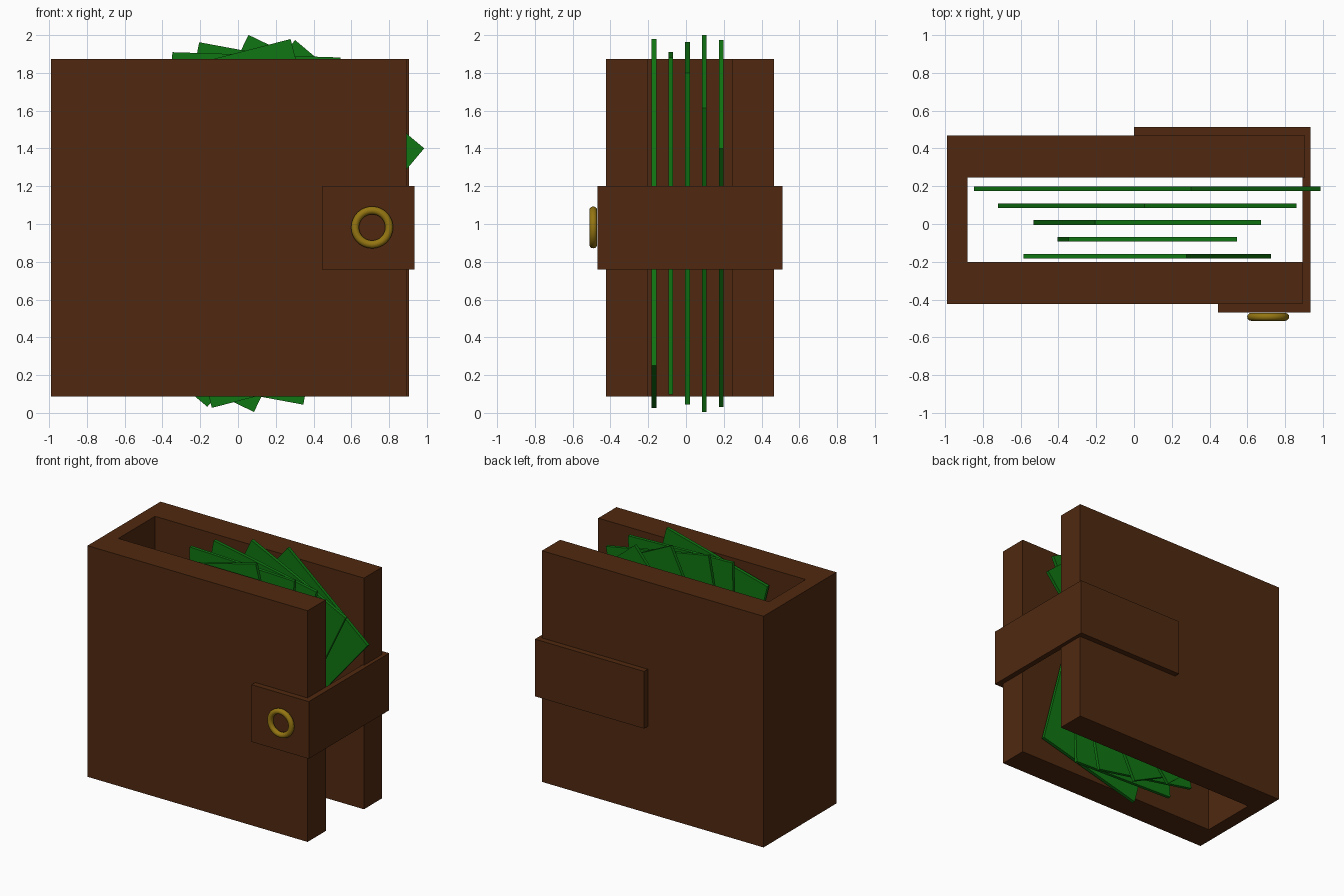
import bpy, bmesh, math

if "Cube" in bpy.data.objects:
    bpy.data.objects.remove(bpy.data.objects["Cube"])


def material(name, rgb):
    m = bpy.data.materials.new(name)
    m.diffuse_color = (*rgb, 1)
    m.use_nodes = True
    m.node_tree.nodes["Principled BSDF"].inputs["Base Color"].default_value = m.diffuse_color
    return m


leather = material("brown_leather", (0.08, 0.022, 0.005))
paper = material("green_paper", (0.005, 0.18, 0.006))
brass = material("brass", (0.30, 0.18, 0.006))


def extrude_outline(name, outline, z0, z1, mat):
    """Closed prism from an xy outline between two heights."""
    bm = bmesh.new()
    face = bm.faces.new([bm.verts.new((x, y, z0)) for x, y in outline])
    ext = bmesh.ops.extrude_face_region(bm, geom=[face])
    top = [v for v in ext["geom"] if isinstance(v, bmesh.types.BMVert)]
    bmesh.ops.translate(bm, verts=top, vec=(0, 0, z1 - z0))
    bmesh.ops.recalc_face_normals(bm, faces=bm.faces)
    mesh = bpy.data.meshes.new(name)
    bm.to_mesh(mesh)
    bm.free()
    mesh.materials.append(mat)
    ob = bpy.data.objects.new(name, mesh)
    bpy.context.collection.objects.link(ob)
    return ob


# Wallet body: two covers joined by the spine on the left
extrude_outline("wallet_body", [
    (-0.99, -0.424), (0.892, -0.424), (0.892, -0.202), (-0.882, -0.202),
    (-0.882, 0.246), (0.905, 0.246), (0.905, 0.467), (-0.99, 0.467)],
    0.087, 1.874, leather)

# Closing strap wrapping from the back cover to the front
extrude_outline("closing_strap", [
    (0.0, 0.467), (0.892, 0.467), (0.892, -0.424), (0.445, -0.424),
    (0.445, -0.469), (0.934, -0.469), (0.934, 0.512), (0.0, 0.512)],
    0.758, 1.2, leather)

# Ring-shaped snap on the strap
bpy.ops.mesh.primitive_torus_add(
    major_segments=48, minor_segments=12, major_radius=0.09, minor_radius=0.021,
    location=(0.71, -0.491, 0.982), rotation=(math.pi / 2, 0, 0))
snap = bpy.context.object
snap.name = "snap_ring"
snap.data.materials.append(brass)
bpy.ops.object.shade_smooth()

# Fanned banknotes, front to back, each twisted about its centre
for i, angle in enumerate((-14.5, 1.8, 10.5, 25.7, 40)):
    w, t = 0.892 / 2, 0.0125
    note = extrude_outline(f"banknote_{i + 1}", [(-w, -t), (w, -t), (w, t), (-w, t)],
                           -0.893, 0.893, paper)
    note.location = (0.07, -0.170 + 0.089 * i, 1.003)
    note.rotation_euler.y = math.radians(angle)
